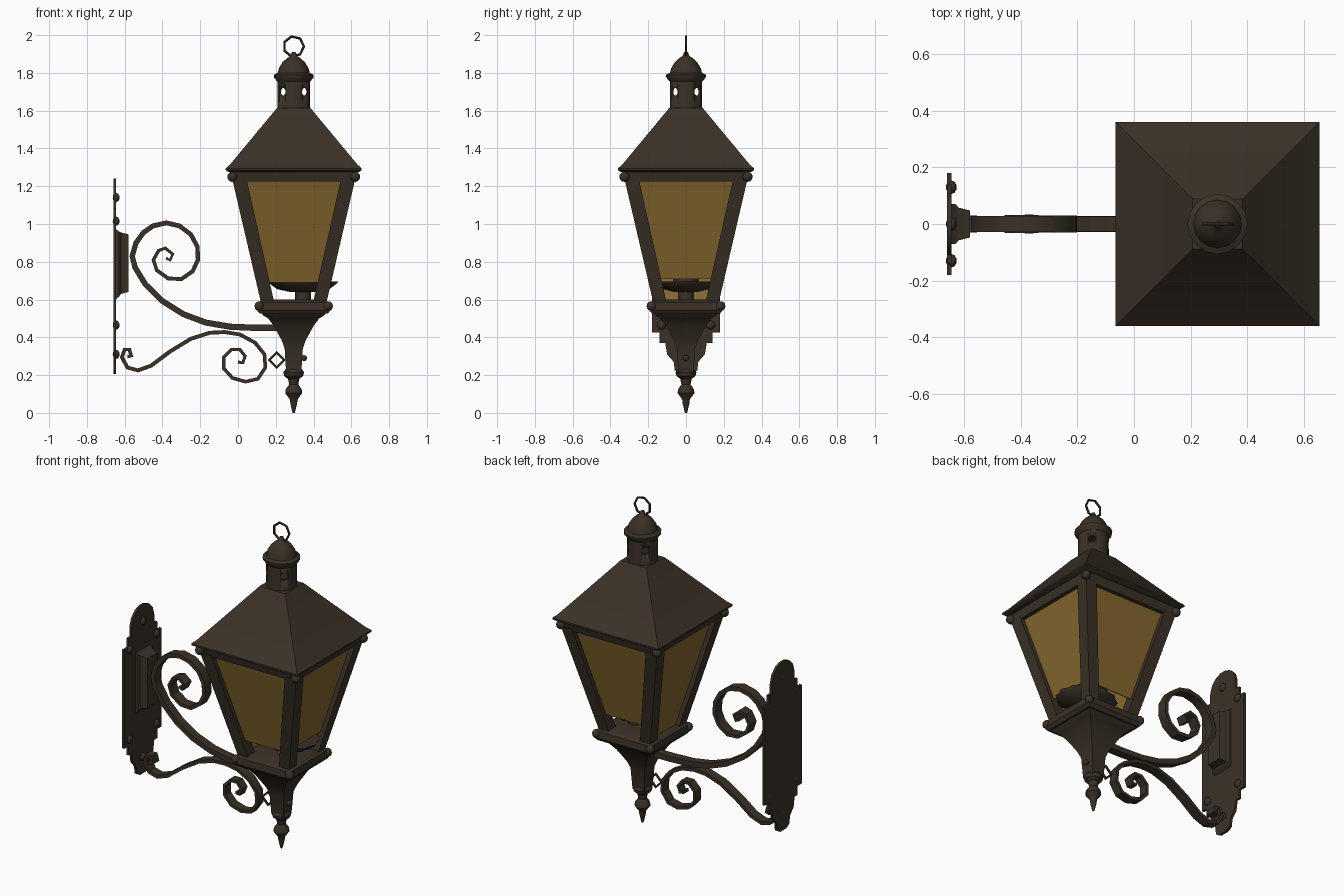
import bpy, bmesh, math
from mathutils import Vector

if "Cube" in bpy.data.objects:
    bpy.data.objects.remove(bpy.data.objects["Cube"])

CX = 0.295  # lantern axis


def material(name, rgb):
    m = bpy.data.materials.new(name)
    m.diffuse_color = (*rgb, 1)
    m.use_nodes = True
    m.node_tree.nodes["Principled BSDF"].inputs["Base Color"].default_value = m.diffuse_color
    return m


IRON = material("dark_bronze_iron", (0.043, 0.031, 0.020))
GLASS = material("amber_glass", (0.235, 0.138, 0.027))


def loft(name, rings, mat=IRON, wrap=False):
    """Skin a list of closed point rings; cap the ends, or wrap last to first."""
    bm = bmesh.new()
    vs = [[bm.verts.new(p) for p in r] for r in rings]
    n = len(vs[0])
    pairs = list(zip(vs, vs[1:])) + ([(vs[-1], vs[0])] if wrap else [])
    for a, b in pairs:
        for i in range(n):
            j = (i + 1) % n
            bm.faces.new((a[i], a[j], b[j], b[i]))
    if not wrap:
        bm.faces.new(vs[0])
        bm.faces.new(vs[-1])
    bmesh.ops.recalc_face_normals(bm, faces=bm.faces)
    me = bpy.data.meshes.new(name)
    bm.to_mesh(me)
    bm.free()
    me.materials.append(mat)
    ob = bpy.data.objects.new(name, me)
    bpy.context.collection.objects.link(ob)
    return ob


def square(z, h, x=CX, y=0):
    return [(x - h, y - h, z), (x + h, y - h, z), (x + h, y + h, z), (x - h, y + h, z)]


def circle(r, z, n, x=CX, sx=1, scallop=0):
    out = []
    for i in range(n):
        a = 2 * math.pi * i / n
        k = r * (1 - scallop * (i % 2))
        out.append((x + k * sx * math.cos(a), k * math.sin(a), z))
    return out


def lathe(name, profile, n=16, wrap=False, **kw):
    return loft(name, [circle(r, z, n, **kw) for r, z in profile], wrap=wrap)


def ribbon(name, pts, thick, width):
    """Flat iron strip along an xz path; thick and width run (start, end)."""
    rings = []
    for i, p in enumerate(pts):
        p = Vector(p)
        a, b = Vector(pts[max(i - 1, 0)]), Vector(pts[min(i + 1, len(pts) - 1)])
        d = (b - a).normalized()
        f = i / (len(pts) - 1)
        t = (thick[0] * (1 - f) + thick[1] * f) / 2
        w = (width[0] * (1 - f) + width[1] * f) / 2
        nx, nz = -d.y * t, d.x * t
        rings.append([(p.x + nx, -w, p.y + nz), (p.x + nx, w, p.y + nz),
                      (p.x - nx, w, p.y - nz), (p.x - nx, -w, p.y - nz)])
    return loft(name, rings)


def finish(name, ob):
    ob.name = name
    ob.data.materials.append(IRON)
    return ob


def ball(name, loc, r, scale=(1, 1, 1)):
    bpy.ops.mesh.primitive_uv_sphere_add(segments=10, ring_count=6, radius=r, location=loc)
    ob = finish(name, bpy.context.object)
    ob.scale = scale


def ring(name, loc, r, wire, n):
    bpy.ops.mesh.primitive_torus_add(location=loc, rotation=(math.pi / 2, 0, 0), major_radius=r,
                                     minor_radius=wire, major_segments=n, minor_segments=6)
    finish(name, bpy.context.object)


# Roof with a thin eave
loft("roof", [square(1.275, 0.345), square(1.285, 0.36), square(1.295, 0.36),
              square(1.315, 0.337), square(1.615, 0.088)])

# Vented chimney with four diagonal holes
chimney = lathe("chimney", [(0.086, 1.60), (0.086, 1.78), (0.076, 1.78), (0.076, 1.60)], 24, wrap=True)
for k in (1, -1):
    bpy.ops.mesh.primitive_cylinder_add(vertices=10, radius=0.022, depth=0.4, location=(CX, 0, 1.70),
                                        rotation=(math.pi / 2, 0, k * math.pi / 4))
    cutter = finish("vent_cutter", bpy.context.object)
    cutter.hide_render = True
    cutter.display_type = 'WIRE'
    mod = chimney.modifiers.new("vent", 'BOOLEAN')
    mod.object = cutter
    mod.solver = 'EXACT'

# Cap and hanging ring
lathe("chimney_cap", [(0.088, 1.755), (0.104, 1.775), (0.106, 1.79), (0.085, 1.80), (0.078, 1.825),
                      (0.06, 1.855), (0.036, 1.878), (0.018, 1.89), (0.01, 1.91)], 16)
ring("hanging_ring", (CX, 0, 1.94), 0.054, 0.007, 7)

# Cage: rails, leaning corner posts, rivet balls
loft("top_rail", [square(1.225, 0.318), square(1.275, 0.33)])
loft("bottom_rail", [square(0.525, 0.18), square(0.545, 0.195), square(0.585, 0.19), square(0.60, 0.165)])
for sx in (-1, 1):
    for sy in (-1, 1):
        loft("corner_post", [square(0.57, 0.035, CX + sx * 0.135, sy * 0.135),
                             square(1.24, 0.038, CX + sx * 0.288, sy * 0.288)])
        ball("top_corner_ball", (CX + sx * 0.326, sy * 0.326, 1.25), 0.027)
        ball("bottom_corner_ball", (CX + sx * 0.183, sy * 0.183, 0.565), 0.026)


# Glass panes; lower edge differs by side (front, right, back, left)
def pane(side, z0):
    a = side * math.pi / 2

    def row(z):
        h = 0.168 + (z - 0.585) * 0.2308
        d = h - 0.022
        w = h - 0.05
        out = []
        for x, y in ((-w, -d), (w, -d), (w, -d + 0.006), (-w, -d + 0.006)):
            out.append((CX + x * math.cos(a) - y * math.sin(a), x * math.sin(a) + y * math.cos(a), z))
        return out
    loft("glass_pane", [row(z0), row(1.235)], GLASS)


for side, z0 in enumerate((0.69, 0.71, 0.69, 0.595)):
    pane(side, z0)

# Burner bowl with scalloped rim
lathe("burner_stem", [(0.042, 0.59), (0.042, 0.65)], 12, x=0.345)
lathe("burner_bowl", [(0.06, 0.64), (0.12, 0.655), (0.155, 0.685), (0.16, 0.695), (0.07, 0.69)],
      24, x=0.345, sx=1.15, scallop=0.07)
lathe("burner_tip", [(0.07, 0.68), (0.07, 0.73), (0.05, 0.73)], 12, x=0.345)

# Flared square socket and turned finial
loft("socket", [square(z, h) for z, h in ((0.535, 0.178), (0.515, 0.16), (0.50, 0.135), (0.46, 0.105),
                                          (0.42, 0.083), (0.38, 0.062), (0.34, 0.048), (0.21, 0.04))])
lathe("finial", [(0.04, 0.235), (0.055, 0.215), (0.05, 0.195), (0.03, 0.18), (0.024, 0.15), (0.042, 0.125),
                 (0.045, 0.105), (0.03, 0.085), (0.02, 0.07), (0.018, 0.05), (0.006, 0.0)], 12)
ball("socket_stud", (CX + 0.055, 0, 0.29), 0.016)
ring("scroll_link", (0.205, 0, 0.28), 0.04, 0.008, 4)

# Stepped wall plate, mirrored half outline
low = [(0.03, 0.207), (0.06, 0.225), (0.065, 0.27), (0.10, 0.31), (0.11, 0.37),
       (0.14, 0.37), (0.14, 0.425), (0.18, 0.425)]
high = [(0.18, 1.03), (0.14, 1.03), (0.14, 1.085), (0.11, 1.085), (0.11, 1.14), (0.095, 1.19),
        (0.06, 1.225), (0.02, 1.24)]
half = low + high
outline = half + [(-y, z) for y, z in reversed(half)]
loft("wall_plate", [[(x, y, z) for y, z in outline] for x in (-0.66, -0.645)])


def block(x, w, z0, z1):
    return [(x, -w, z0), (x, w, z0), (x, w, z1), (x, -w, z1)]


loft("wall_boss", [block(-0.65, 0.07, 0.60, 0.975), block(-0.63, 0.07, 0.615, 0.96),
                   block(-0.62, 0.058, 0.63, 0.955), block(-0.58, 0.048, 0.64, 0.945)])
for y, z in ((0, 1.14), (0, 0.31), (0.13, 1.015), (-0.13, 1.015), (0.13, 0.465), (-0.13, 0.465)):
    ball("plate_rivet", (-0.645, y, z), 0.024, (0.8, 1, 1))

# Main arm rising into the upper scroll
ribbon("upper_scroll", [(0.27, 0.45), (0.10, 0.45), (-0.04, 0.456), (-0.17, 0.478), (-0.29, 0.523),
                        (-0.40, 0.592), (-0.49, 0.68), (-0.545, 0.77), (-0.56, 0.83), (-0.54, 0.90),
                        (-0.50, 0.955), (-0.45, 0.99), (-0.38, 1.006), (-0.31, 0.99), (-0.25, 0.945),
                        (-0.215, 0.88), (-0.212, 0.81), (-0.24, 0.75), (-0.30, 0.708), (-0.37, 0.712),
                        (-0.43, 0.755), (-0.448, 0.81), (-0.42, 0.86), (-0.385, 0.872), (-0.345, 0.84),
                        (-0.36, 0.808), (-0.38, 0.82)], (0.034, 0.016), (0.05, 0.066))

# Lower S scroll with a small curl at the wall
ribbon("lower_scroll", [(-0.585, 0.30), (-0.565, 0.30), (-0.575, 0.335), (-0.60, 0.335), (-0.615, 0.295),
                        (-0.585, 0.24), (-0.53, 0.225), (-0.46, 0.25), (-0.36, 0.325), (-0.25, 0.392),
                        (-0.15, 0.424), (-0.07, 0.428), (0.01, 0.415), (0.09, 0.372), (0.14, 0.31),
                        (0.145, 0.24), (0.105, 0.18), (0.04, 0.165), (-0.03, 0.185), (-0.075, 0.235),
                        (-0.075, 0.295), (-0.035, 0.335), (0.01, 0.335), (0.038, 0.30), (0.025, 0.265),
                        (0.0, 0.27)], (0.022, 0.018), (0.06, 0.05))

# Smooth round parts, keep edges sharp
bpy.ops.object.select_all(action='SELECT')
bpy.context.view_layer.objects.active = chimney
bpy.ops.object.shade_smooth_by_angle(angle=math.radians(35))
